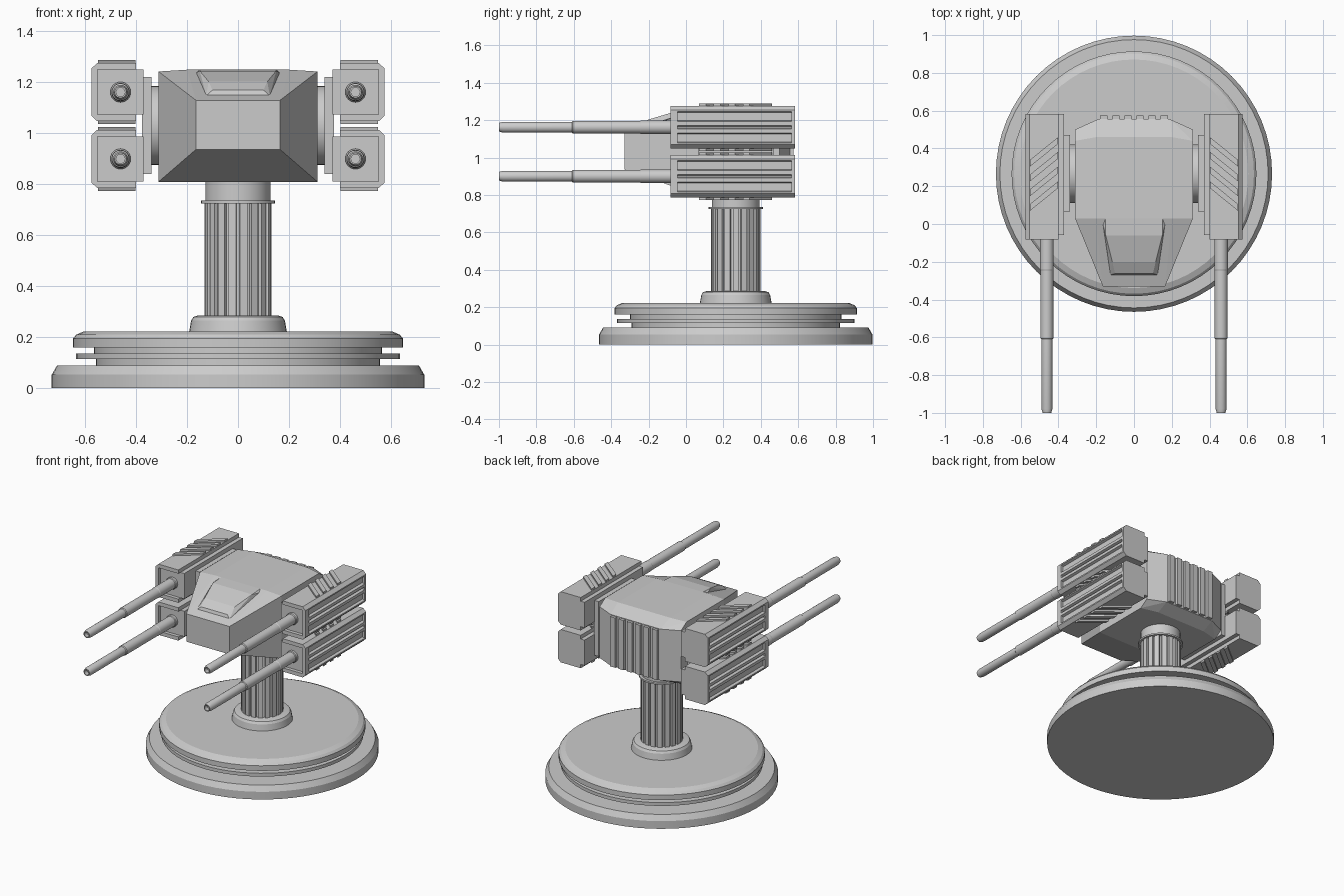
import bpy, bmesh, math
from mathutils import Matrix, Vector

if "Cube" in bpy.data.objects:
    bpy.data.objects.remove(bpy.data.objects["Cube"])

CY = 0.266          # y of the pedestal axis
MID_Z = 1.031       # height of the gun axis


def finish(name, bm, smooth=None):
    bmesh.ops.recalc_face_normals(bm, faces=bm.faces[:])
    me = bpy.data.meshes.new(name)
    bm.to_mesh(me)
    bm.free()
    ob = bpy.data.objects.new(name, me)
    bpy.context.collection.objects.link(ob)
    if smooth:
        bpy.ops.object.select_all(action='DESELECT')
        ob.select_set(True)
        bpy.context.view_layer.objects.active = ob
        bpy.ops.object.shade_smooth_by_angle(angle=math.radians(smooth))
    return ob


def lathe(name, profile, n, matrix):
    """Solid of revolution about local z from (radius, height) points."""
    bm = bmesh.new()
    rings = [[bm.verts.new((r * math.cos(2 * math.pi * i / n), r * math.sin(2 * math.pi * i / n), h))
              for i in range(n)] for r, h in profile]
    for a, b in zip(rings, rings[1:]):
        for i in range(n):
            j = (i + 1) % n
            bm.faces.new((a[i], a[j], b[j], b[i]))
    bm.faces.new(rings[0])
    bm.faces.new(rings[-1])
    bm.transform(matrix)
    return finish(name, bm, 20)


def prism(name, pts, lo, hi, axis='Y'):
    """Extrude a 2D outline: (x, z) along y, or (x, y) along z."""
    bm = bmesh.new()
    put = (lambda p, t: (p[0], t, p[1])) if axis == 'Y' else (lambda p, t: (p[0], p[1], t))
    a = [bm.verts.new(put(p, lo)) for p in pts]
    b = [bm.verts.new(put(p, hi)) for p in pts]
    bm.faces.new(a)
    bm.faces.new(b)
    for i in range(len(pts)):
        j = (i + 1) % len(pts)
        bm.faces.new((a[i], a[j], b[j], b[i]))
    return finish(name, bm)


def box(name, x0, x1, y0, y1, z0, z1):
    return prism(name, [(x0, z0), (x1, z0), (x1, z1), (x0, z1)], y0, y1)


def hull(name, pts):
    """Convex solid, mirrored in x."""
    bm = bmesh.new()
    for x, y, z in pts:
        bm.verts.new((x, y, z))
        bm.verts.new((-x, y, z))
    bmesh.ops.convex_hull(bm, input=bm.verts[:])
    bmesh.ops.dissolve_limit(bm, angle_limit=0.01, verts=bm.verts[:], edges=bm.edges[:])
    return finish(name, bm)


axis = Matrix.Translation((0, CY, 0))

# Stepped round base
lathe("base", [(0.731, 0), (0.731, 0.053), (0.71, 0.09), (0.557, 0.09), (0.557, 0.114),
               (0.635, 0.114), (0.635, 0.137), (0.565, 0.137), (0.565, 0.16), (0.648, 0.16),
               (0.648, 0.195), (0.635, 0.21), (0.605, 0.223)], 64, axis)
lathe("column_foot", [(0.192, 0.22), (0.184, 0.265), (0.175, 0.28), (0.16, 0.285)], 40, axis)

# Fluted column with neck
flutes = []
N = 18
for i in range(N):
    for f, r in ((-0.32, 0.133), (0.32, 0.133), (0.38, 0.12), (0.62, 0.12)):
        a = 2 * math.pi * (i + f) / N
        flutes.append((r * math.cos(a), CY + r * math.sin(a)))
prism("column", flutes, 0.28, 0.727, 'Z')
lathe("neck", [(0.145, 0.725), (0.145, 0.736), (0.128, 0.736), (0.128, 0.82)], 40, axis)

# Armoured head
hull("head", [(0.165, -0.33, 0.937), (0.165, -0.33, 1.13),
              (0.312, 0.03, 0.81), (0.312, 0.03, 1.243), (0.2, 0.03, 1.25),
              (0.312, 0.44, 0.81), (0.312, 0.44, 1.243), (0.2, 0.46, 1.25),
              (0.312, 0.50, 0.85), (0.312, 0.50, 1.205),
              (0.19, 0.555, 0.85), (0.19, 0.555, 1.205), (0.19, 0.47, 0.81)])
# Raised brow on the sloping front
hull("brow", [(0.125, -0.27, 1.148), (0.10, -0.262, 1.17), (0.13, -0.2, 1.17),
              (0.115, -0.2, 1.203), (0.17, 0.02, 1.235), (0.15, -0.06, 1.245), (0.15, 0.03, 1.25)])
# Vertical ribs on the back
for i in range(6):
    x = -0.16 + i * 0.064
    box("back_rib", x - 0.019, x + 0.019, 0.54, 0.574, 0.855, 1.2)

# Gun pods on both sides, upper and lower
for s in (-1, 1):
    turn = Matrix.Translation((s * 0.30, CY, MID_Z)) @ Matrix.Rotation(s * math.pi / 2, 4, 'Y')
    lathe("trunnion", [(0.155, 0), (0.155, 0.045)], 40, turn)
    box("pod_mount", s * 0.34, s * 0.376, CY - 0.2, CY + 0.205, MID_Z - 0.19, MID_Z + 0.19)

    for v in (1, -1):
        zc = MID_Z + v * 0.131

        def place(pts):
            return [(s * x, zc + v * z) for x, z in pts]

        inner = [(0.40, -0.114), (0.40, -0.088), (0.371, -0.088), (0.371, 0.088), (0.40, 0.088), (0.40, 0.114)]
        top = [(0.553, 0.114), (0.575, 0.093)]
        bottom = [(0.575, -0.093), (0.553, -0.114)]
        # long recessed channels on the outer side
        comb = []
        for hi, lo in ((0.084, 0.03), (0.01, -0.01), (-0.03, -0.084)):
            comb += [(0.575, hi), (0.558, hi - 0.006), (0.558, lo + 0.006), (0.575, lo)]
        prism("pod_body", place(inner + top + comb + bottom), -0.045, 0.565)
        prism("pod_back", place(inner + top + bottom), 0.565, 0.582)
        # open frame around the muzzle end
        prism("pod_front_frame", place([(0.40, 0.114)] + top + bottom + [
            (0.40, -0.114), (0.40, -0.088), (0.552, -0.088), (0.552, 0.088), (0.40, 0.088)]), -0.082, -0.045)
        box("pod_front_plate", s * 0.371, s * 0.552, -0.058, -0.04, zc - 0.088, zc + 0.088)

        # diagonal cooling fins above and below
        for side in (1, -1):
            z0, z1 = sorted((zc + side * 0.105, zc + side * 0.126))
            for i in range(4):
                y = 0.07 + i * 0.078
                prism("cooling_fin", [(s * 0.55, y), (s * 0.55, y + 0.036),
                                      (s * 0.402, y + 0.156), (s * 0.402, y + 0.12)], z0, z1, 'Z')

        # stepped barrel with a hollow muzzle
        aim = Matrix.Translation((s * 0.461, 0, zc)) @ Matrix.Rotation(math.pi / 2, 4, 'X')
        lathe("barrel", [(0.04, 0.04), (0.04, 0.075), (0.036, 0.08), (0.036, 0.24), (0.034, 0.245), (0.034, 0.605),
                         (0.029, 0.61), (0.029, 0.978), (0.023, 1.0), (0.017, 1.0), (0.017, 0.97)], 24, aim)
